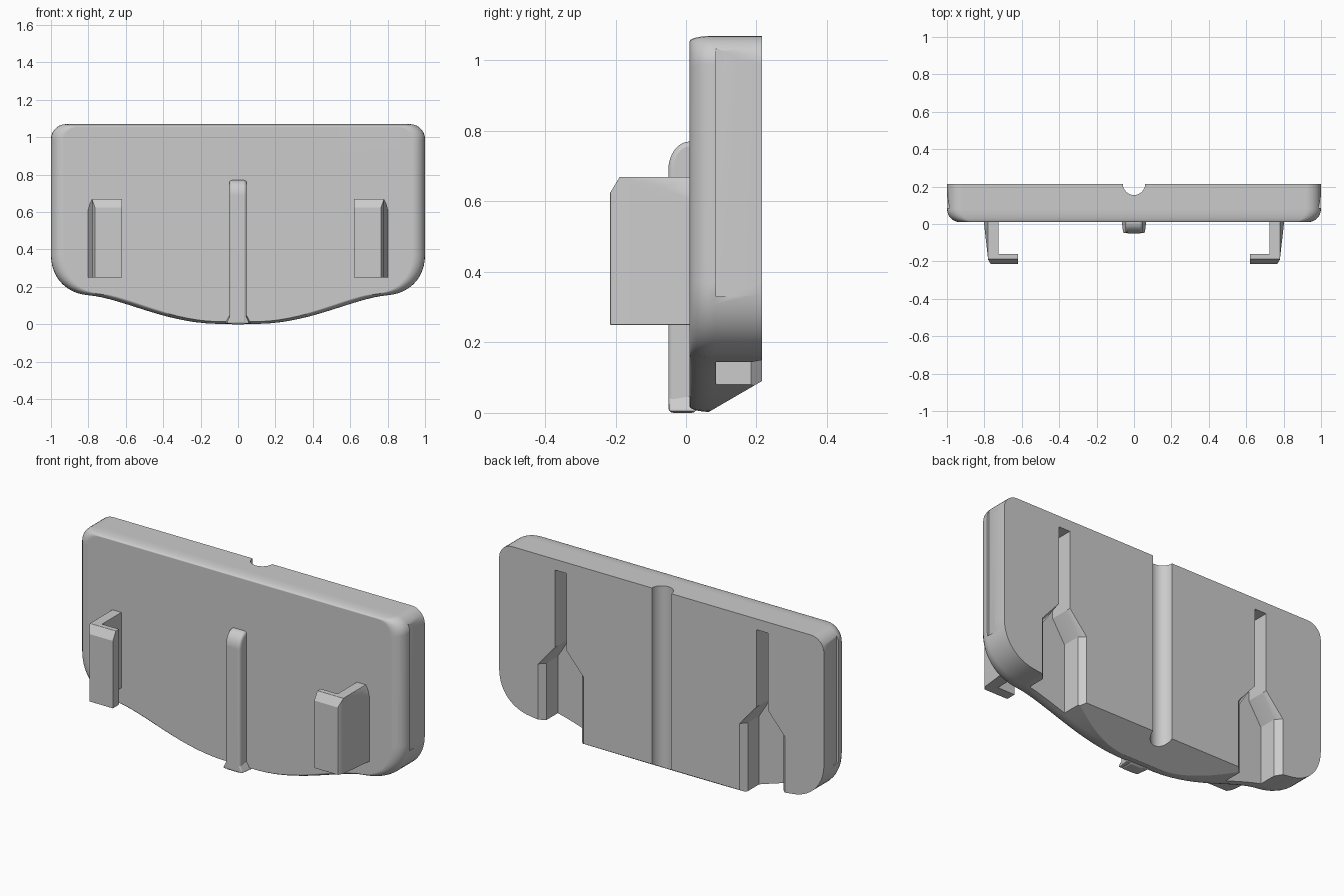
import bpy, bmesh, math
from mathutils import Vector
from mathutils.geometry import interpolate_bezier

if "Cube" in bpy.data.objects:
    bpy.data.objects.remove(bpy.data.objects["Cube"])

grey = bpy.data.materials.new("plain grey")
grey.use_nodes = True
grey.diffuse_color = (0.6, 0.6, 0.6, 1)
grey.node_tree.nodes["Principled BSDF"].inputs["Base Color"].default_value = (0.6, 0.6, 0.6, 1)


def loft(name, rings, cuts=()):
    """Skin a stack of closed rings, cap both ends, then slice by planes."""
    bm = bmesh.new()
    loops = [[bm.verts.new(p) for p in ring] for ring in rings]
    n = len(loops[0])
    for a, b in zip(loops, loops[1:]):
        for i in range(n):
            j = (i + 1) % n
            bm.faces.new((a[i], a[j], b[j], b[i]))
    bm.faces.new(loops[0])
    bm.faces.new(loops[-1])
    for point, normal in cuts:
        geom = bm.verts[:] + bm.edges[:] + bm.faces[:]
        bmesh.ops.bisect_plane(bm, geom=geom, dist=1e-6, plane_co=point,
                               plane_no=Vector(normal).normalized(), clear_outer=True)
        rim = [e for e in bm.edges if e.is_boundary]
        bmesh.ops.holes_fill(bm, edges=rim, sides=0)
    bmesh.ops.recalc_face_normals(bm, faces=bm.faces[:])
    mesh = bpy.data.meshes.new(name)
    bm.to_mesh(mesh)
    bm.free()
    mesh.materials.append(grey)
    ob = bpy.data.objects.new(name, mesh)
    bpy.context.collection.objects.link(ob)
    return ob


def activate(ob):
    bpy.ops.object.select_all(action='DESELECT')
    ob.select_set(True)
    bpy.context.view_layer.objects.active = ob


def carve(ob, cutter):
    cutter.hide_render = True
    mod = ob.modifiers.new("carve", 'BOOLEAN')
    mod.operation, mod.solver, mod.object = 'DIFFERENCE', 'EXACT', cutter
    activate(ob)
    bpy.ops.object.modifier_apply(modifier=mod.name)
    bpy.data.objects.remove(cutter)


def finish(ob, bevel=0):
    if bevel:
        mod = ob.modifiers.new("soft edges", 'BEVEL')
        mod.width, mod.segments = bevel, 3
        mod.limit_method, mod.angle_limit = 'ANGLE', math.radians(40)
    activate(ob)
    bpy.ops.object.shade_smooth_by_angle(angle=math.radians(30))
    ob.modifiers.new("even shading", 'WEIGHTED_NORMAL').keep_sharp = True


def curve(*points, steps=12):
    a, b, c, d = (Vector((x, 0, z)) for x, z in points)
    return [(p.x, p.z) for p in interpolate_bezier(a, b, c, d, steps)]


# Back plate: rounded top corners, wavy lower edge, rounded front rim
half = curve((0.92, 1.07), (0.964, 1.07), (1, 1.034), (1, 0.99), steps=8)
half += curve((1, 0.37), (1, 0.25), (0.92, 0.165), (0.8, 0.155))
half += curve((0.8, 0.155), (0.62, 0.14), (0.4, 0.01), (0.12, 0.002), steps=16)[1:]
outline = half + [(-x, z) for x, z in reversed(half)]


def plate_ring(y, inset):
    return [(x * (1 - 0.07 * inset), y, 0.55 + (z - 0.55) * (1 - 0.03 * inset))
            for x, z in outline]


rings = []
for k in range(7):
    a = math.pi / 2 * k / 6
    rings.append(plate_ring(0.08 - 0.07 * math.cos(math.pi / 2 - a) if k else 0.08,
                            1 - math.cos(a)))
rings = [plate_ring(0.215, 0)] + rings
plate = loft("back_plate", rings, cuts=[((0, 0.06, 0), (0, 0.09, -0.155))])

# Central half-round groove in the back
turn = [math.tau * i / 32 for i in range(32)]
carve(plate, loft("groove_cutter", [
    [(0.06 * math.cos(t), 0.215 + 0.06 * math.sin(t), z) for t in turn]
    for z in (-0.1, 1.2)]))


# Keyhole slots in the back, open at the bottom with a chamfered mouth
def slot_ring(cx, y, w):
    side = [(0.035, 1.01), (0.035, 0.58), (w, 0.46), (w, -0.1)]
    return [(cx + x, y, z) for x, z in side] + [(cx - x, y, z) for x, z in reversed(side)]


for s in (-1, 1):
    carve(plate, loft("slot_cutter", [
        slot_ring(0.62 * s, y, w)
        for y, w in ((0.3, 0.14), (0.215, 0.14), (0.185, 0.11), (0.085, 0.11))]))
    # Shallow step along each side
    carve(plate, loft("side_step_cutter", [
        [(s * x, y, z) for x, y in ((0.986, 0.085), (1.02, 0.085), (1.02, 0.237))]
        for z in (0.33, 1.04)]))
finish(plate)

# Front rib with a rounded top end
arc = [math.pi / 2 * i / 8 for i in range(9)]
rib_side = [(0.03, 0), (-0.05, 0)]
rib_side += [(0.01 - 0.06 * math.cos(t), 0.69 + 0.08 * math.sin(t)) for t in arc]
rib_side += [(0.03, 0.77)]
rib = loft("front_rib", [[(x, y, z) for y, z in rib_side] for x in (-0.046, 0.046)])
finish(rib, 0.014)

# Flared foot of the rib
foot = loft("rib_foot", [
    [(-w, 0.03, z), (w, 0.03, z), (w * 0.85, -0.048, z), (-w * 0.85, -0.048, z)]
    for w, z in ((0.07, 0.004), (0.064, 0.018), (0.046, 0.05))])
finish(foot, 0.006)

# Side hooks: L-shaped arm and lip with a sloped lip top and rounded outer shoulder
hook_plan = [(0.805, 0.03), (0.78, -0.19), (0.765, -0.215), (0.62, -0.215),
             (0.62, -0.16), (0.725, -0.16), (0.725, 0.03)]
hook_cuts = [((0, -0.215, 0.625), (0, -0.045, 0.027))]
for deg in (15, 35, 58):
    t = math.radians(deg)
    hook_cuts.append(((0.77 + 0.035 * math.cos(t), 0, 0.56 + 0.11 * math.sin(t)),
                      (math.cos(t) / 0.035, 0, math.sin(t) / 0.11)))
for side, s in (("left", 1), ("right", -1)):
    hook = loft(side + "_hook",
                [[(s * x, y, z) for x, y in hook_plan] for z in (0.25, 0.67)],
                [((s * p[0], p[1], p[2]), (s * n[0], n[1], n[2])) for p, n in hook_cuts])
    finish(hook, 0.01)
